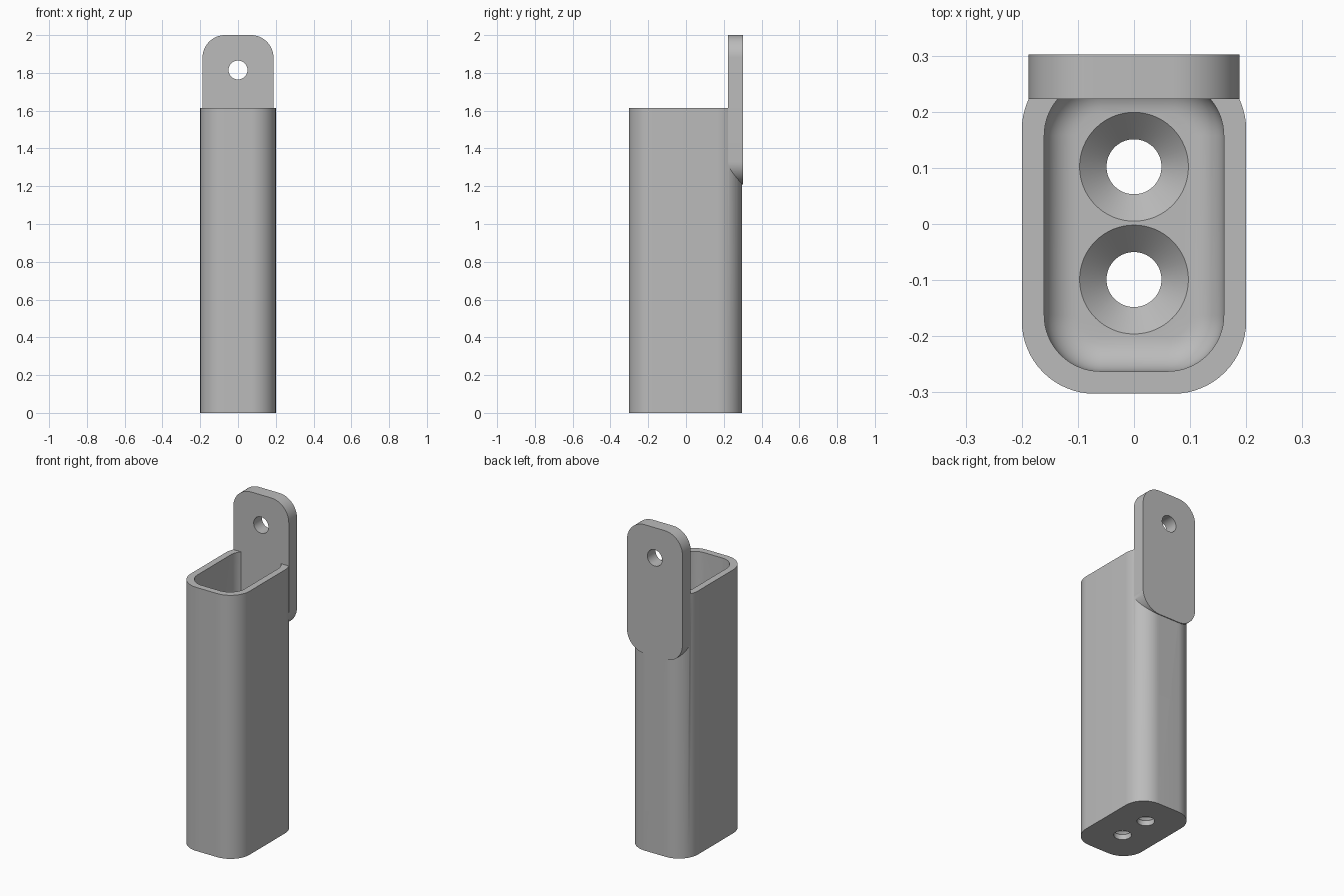
import bpy, bmesh, math

cube = bpy.data.objects.get("Cube")
if cube:
    bpy.data.objects.remove(cube, do_unlink=True)

grey = bpy.data.materials.new("plain grey")
grey.use_nodes = True
colour = (0.5, 0.5, 0.5, 1)
grey.diffuse_color = colour
grey.node_tree.nodes["Principled BSDF"].inputs["Base Color"].default_value = colour


def rounded_rect(hx, hy, r, steps=16):
    """Outline of a rounded rectangle, counter-clockwise."""
    pts = []
    for k, (sx, sy) in enumerate([(1, 1), (-1, 1), (-1, -1), (1, -1)]):
        for i in range(steps + 1):
            a = math.pi / 2 * (k + i / steps)
            pts.append((sx * (hx - r) + r * math.cos(a), sy * (hy - r) + r * math.sin(a)))
    return pts


def circle(r, steps=64):
    return [(r * math.cos(math.tau * i / steps), r * math.sin(math.tau * i / steps)) for i in range(steps)]


def loft(name, sections, place):
    """Closed solid through a stack of (outline, height) sections."""
    bm = bmesh.new()
    rings = [[bm.verts.new(place(u, v, h)) for u, v in outline] for outline, h in sections]
    n = len(rings[0])
    for low, high in zip(rings, rings[1:]):
        for i in range(n):
            j = (i + 1) % n
            bm.faces.new((low[i], low[j], high[j], high[i]))
    bm.faces.new(rings[0][::-1])
    bm.faces.new(rings[-1])
    bmesh.ops.recalc_face_normals(bm, faces=bm.faces)
    mesh = bpy.data.meshes.new(name)
    bm.to_mesh(mesh)
    bm.free()
    mesh.materials.append(grey)
    obj = bpy.data.objects.new(name, mesh)
    bpy.context.collection.objects.link(obj)
    return obj


def combine(target, tool, operation):
    """Apply a boolean and discard the tool."""
    mod = target.modifiers.new(operation, "BOOLEAN")
    mod.operation, mod.object, mod.solver = operation, tool, "EXACT"
    bpy.context.view_layer.objects.active = target
    bpy.ops.object.modifier_apply(modifier=mod.name)
    bpy.data.objects.remove(tool, do_unlink=True)


HEIGHT, FLOOR, FILLET = 1.615, 0.08, 0.06
BODY_Y = -0.0025


def upright(cy):
    return lambda u, v, h: (u, v + cy, h)


def facing_back(cz):
    return lambda u, v, h: (u, h, v + cz)


# Tall rounded holder
outer = rounded_rect(0.2, 0.3, 0.13)
holder = loft("holder", [(outer, 0), (outer, HEIGHT)], upright(BODY_Y))

# Cavity with a filleted floor
sections = []
for i in range(9):
    a = math.pi / 2 * i / 8
    inset = FILLET * (1 - math.sin(a))
    sections.append((rounded_rect(0.16 - inset, 0.26 - inset, 0.1 - inset),
                     FLOOR + FILLET * (1 - math.cos(a))))
sections.append((rounded_rect(0.16, 0.26, 0.1), HEIGHT + 0.1))
combine(holder, loft("cavity_cutter", sections, upright(BODY_Y)), "DIFFERENCE")

# Two countersunk screw holes in the floor
for y in (-0.099, 0.102):
    cutter = loft("screw_cutter", [(circle(0.049), -0.05), (circle(0.049), FLOOR - 0.048),
                                   (circle(0.097), FLOOR), (circle(0.097), FLOOR + 0.1)], upright(y))
    combine(holder, cutter, "DIFFERENCE")

# Hanging tab with rounded corners, set into the back wall
tab_outline = rounded_rect(0.188, 0.395, 0.12)
tab = loft("hanging_tab", [(tab_outline, 0.223), (tab_outline, 0.3025)], facing_back(1.605))
combine(holder, tab, "UNION")

# Hole through the tab
combine(holder, loft("hang_cutter", [(circle(0.05), 0.1), (circle(0.05), 0.4)], facing_back(1.815)), "DIFFERENCE")

# Smooth curved walls, sharp edges
bpy.ops.object.select_all(action="DESELECT")
holder.select_set(True)
bpy.context.view_layer.objects.active = holder
bpy.ops.object.shade_smooth_by_angle(angle=math.radians(30))
